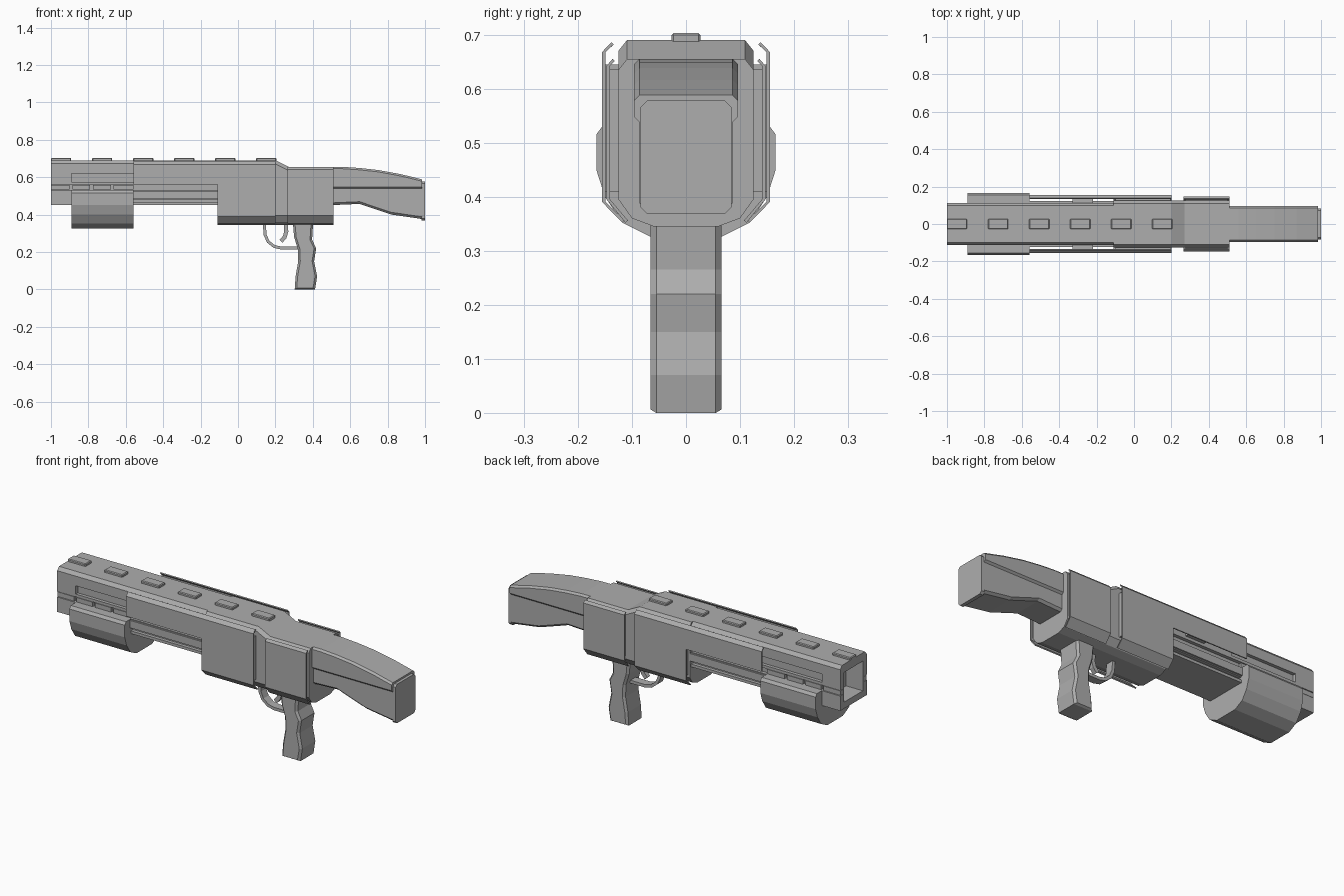
import bpy, bmesh, math
from mathutils import Vector

if "Cube" in bpy.data.objects:
    bpy.data.objects.remove(bpy.data.objects["Cube"])

grey = bpy.data.materials.new("plain_grey")
grey.diffuse_color = (0.42, 0.42, 0.42, 1)
grey.use_nodes = True
grey.node_tree.nodes["Principled BSDF"].inputs["Base Color"].default_value = grey.diffuse_color


def loft(name, rings):
    """Skin a list of equal-length closed rings and cap both ends."""
    bm = bmesh.new()
    vs = [[bm.verts.new(p) for p in r] for r in rings]
    n = len(vs[0])
    for a, b in zip(vs, vs[1:]):
        for i in range(n):
            j = (i + 1) % n
            bm.faces.new((a[i], a[j], b[j], b[i]))
    bm.faces.new(vs[0][::-1])
    bm.faces.new(vs[-1])
    bmesh.ops.recalc_face_normals(bm, faces=bm.faces)
    me = bpy.data.meshes.new(name)
    bm.to_mesh(me)
    bm.free()
    me.materials.append(grey)
    ob = bpy.data.objects.new(name, me)
    bpy.context.collection.objects.link(ob)
    return ob


def along_x(name, half, xs):
    """Extrude a half section (y, z), mirrored across y, between two x values."""
    ring = half + [(-y, z) for y, z in reversed(half)]
    return loft(name, [[(x, y, z) for y, z in ring] for x in xs])


def box(name, x, y, z):
    ring = [(y[0], z[0]), (y[1], z[0]), (y[1], z[1]), (y[0], z[1])]
    return loft(name, [[(v, a, b) for a, b in ring] for v in x])


def pair(name, x, y, z):
    box(name + "_left", x, y, z)
    box(name + "_right", x, (-y[1], -y[0]), z)


def ribbon(line, t):
    """Thicken an open 2D polyline into a closed outline."""
    pts = [Vector(p) for p in line]
    out = []
    for i, p in enumerate(pts):
        d = (pts[min(i + 1, len(pts) - 1)] - pts[max(i - 1, 0)]).normalized()
        out.append(p + Vector((-d.y, d.x)) * t)
    return [tuple(p) for p in pts] + [tuple(p) for p in reversed(out)]


def bevel(ob, w):
    m = ob.modifiers.new("bevel", 'BEVEL')
    m.width, m.segments, m.limit_method = w, 1, 'ANGLE'
    m.angle_limit = math.radians(50)


def cut(ob, *ranges):
    c = box("cutter", *ranges)
    c.hide_render = True
    c.hide_set(True)
    c.display_type = 'WIRE'
    m = ob.modifiers.new("cut", 'BOOLEAN')
    m.object, m.operation, m.solver = c, 'DIFFERENCE', 'EXACT'
    bpy.context.view_layer.objects.active = ob
    bpy.ops.object.modifier_apply(modifier=m.name)
    bpy.data.objects.remove(c)


# Front housing with open muzzle, side slots and grooves
housing = along_x("front_housing", [(0.098, 0.69), (0.113, 0.672), (0.113, 0.45)], (-1, -0.1))
cut(housing, (-1.1, -0.9), (-0.08, 0.08), (0.485, 0.645))
for s in (1, -1):
    a, b = sorted((s * 0.095, s * 0.2))
    cut(housing, (-0.89, -0.5), (a, b), (0.575, 0.62))
    cut(housing, (-1.1, -0.11), (a, b), (0.53, 0.56))
    cut(housing, (-0.56, -0.11), (a, b), (0.465, 0.48))
for i, (a, b) in enumerate([(-1, -0.9), (-0.885, -0.79), (-0.775, -0.68), (-0.665, -0.56)]):
    pair(f"groove_block_{i}", (a, b), (0.09, 0.111), (0.533, 0.557))
pair("slide_rod", (-0.56, -0.11), (0.105, 0.122), (0.485, 0.525))

# Receiver with a stepped-down rear top
rings = []
for x, t in ((-0.11, 0.69), (0.2, 0.69), (0.27, 0.655), (0.51, 0.655)):
    half = [(0.109, t), (0.125, t - 0.02), (0.125, 0.395), (0.1, 0.36), (0.06, 0.345)]
    rings.append([(x, y, z) for y, z in half + [(-y, z) for y, z in reversed(half)]])
loft("receiver", rings)

# Thin folded side plates and the spacers that hold them
front = [(0.138, 0.686), (0.155, 0.668), (0.155, 0.39), (0.118, 0.352)]
plates = [("front_plate", front, (-0.11, 0.2)),
          ("long_plate", front[:2] + [(0.155, 0.56)], (-0.56, -0.11)),
          ("rear_plate", [(0.136, 0.655), (0.147, 0.642), (0.147, 0.395), (0.112, 0.352)], (0.265, 0.51))]
for name, line, xs in plates:
    ring = ribbon(line, -0.006)
    for s, side in ((1, "left"), (-1, "right")):
        loft(f"{name}_{side}", [[(x, s * y, z) for y, z in ring] for x in xs])
pair("spacer_front", (-0.33, -0.22), (0.105, 0.152), (0.575, 0.645))
pair("spacer_mid", (-0.1, 0.195), (0.12, 0.152), (0.41, 0.645))
pair("spacer_rear", (0.275, 0.5), (0.12, 0.144), (0.41, 0.635))

# Pump grip under the front housing
along_x("pump_grip", [(0.11, 0.53), (0.155, 0.53), (0.166, 0.515), (0.166, 0.45), (0.15, 0.4),
                      (0.118, 0.352), (0.066, 0.326)], (-0.89, -0.56))

# Top rail blocks
for i in range(6):
    x = -1 + 0.2195 * i
    bevel(box(f"rail_block_{i}", (x, x + 0.108), (-0.027, 0.027), (0.68, 0.703)), 0.004)


# Stock: chamfered box sections lofted along x
def stock(name, secs, w, c):
    rings = []
    for x, lo, hi in secs:
        half = [(w - c, hi), (w, hi - c), (w, lo + c), (w - c, lo)]
        rings.append([(x, y, z) for y, z in half + [(-y, z) for y, z in reversed(half)]])
    loft(name, rings)


stock("stock_upper", [(0.49, 0.538, 0.655), (0.56, 0.538, 0.655), (0.65, 0.538, 0.649), (0.75, 0.538, 0.638),
                      (0.87, 0.538, 0.616), (0.985, 0.538, 0.588)], 0.096, 0.01)
stock("stock_lower", [(0.49, 0.45, 0.55), (0.65, 0.457, 0.55), (0.7, 0.44, 0.55), (0.82, 0.4, 0.55),
                      (0.985, 0.376, 0.55)], 0.086, 0.012)
stock("butt_pad", [(0.98, 0.368, 0.578), (1.0, 0.368, 0.578)], 0.084, 0.012)


# Pistol grip, trigger and guard: side outlines (x, z) extruded across y
def across_y(name, outline, w):
    return loft(name, [[(x, y, z) for x, z in outline] for y in (-w, w)])


grip_front = [(0.293, 0.36), (0.3, 0.28), (0.32, 0.215), (0.322, 0.15), (0.308, 0.07), (0.303, 0)]
grip_back = [(0.412, 0), (0.423, 0.07), (0.407, 0.15), (0.418, 0.22), (0.396, 0.265), (0.402, 0.36)]
rings = []
for y, inset in ((-0.066, 0.011), (-0.055, 0), (0.055, 0), (0.066, 0.011)):
    ring = [(x + inset, y, max(z, inset * 0.6)) for x, z in grip_front]
    ring += [(x - inset, y, max(z, inset * 0.6)) for x, z in grip_back]
    rings.append(ring)
loft("pistol_grip", rings)
across_y("trigger_guard", ribbon([(0.133, 0.35), (0.137, 0.29), (0.155, 0.25), (0.19, 0.222),
                                  (0.23, 0.213), (0.325, 0.213)], 0.016), 0.022)
across_y("trigger", ribbon([(0.245, 0.35), (0.247, 0.31), (0.24, 0.285), (0.222, 0.265)], 0.022), 0.012)
